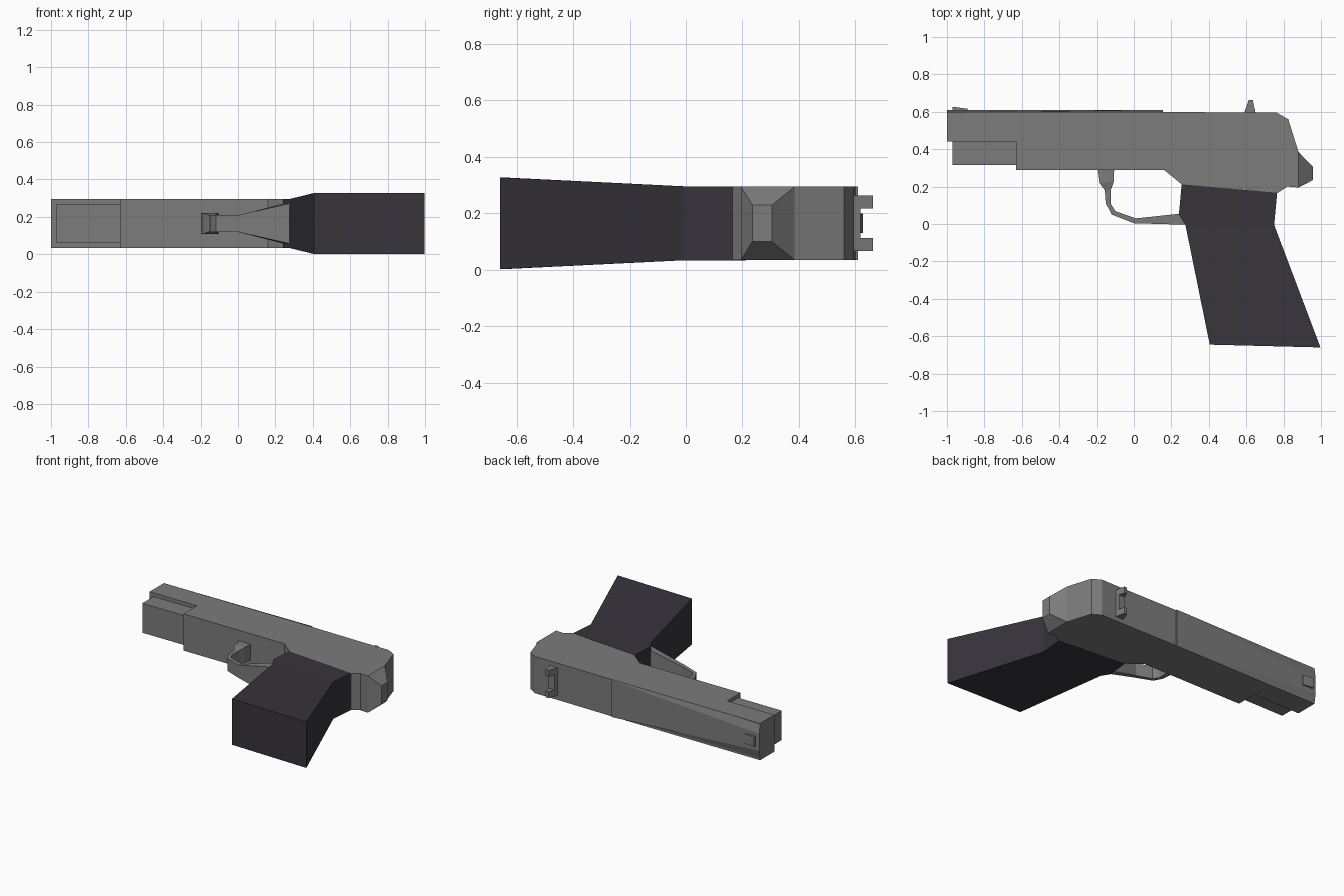
import bpy, bmesh

if "Cube" in bpy.data.objects:
    bpy.data.objects.remove(bpy.data.objects["Cube"])

ZC = 0.1645  # mid-plane of the model, which lies on its side


def material(name, rgb):
    m = bpy.data.materials.new(name)
    m.diffuse_color = (*rgb, 1)
    m.use_nodes = True
    m.node_tree.nodes["Principled BSDF"].inputs["Base Color"].default_value = m.diffuse_color
    return m


STEEL = material("steel grey", (0.2, 0.2, 0.2))
DARK = material("dark grip", (0.038, 0.035, 0.044))


def finish(name, bm, mat):
    bmesh.ops.recalc_face_normals(bm, faces=bm.faces)
    me = bpy.data.meshes.new(name)
    bm.to_mesh(me)
    bm.free()
    me.materials.append(mat)
    bpy.context.collection.objects.link(bpy.data.objects.new(name, me))


def prism(name, outline, z0, z1, mat):
    """Extrude an x/y outline from z0 to z1."""
    bm = bmesh.new()
    face = bm.faces.new([bm.verts.new((x, y, z0)) for x, y in outline])
    ext = bmesh.ops.extrude_face_region(bm, geom=[face])["geom"]
    bmesh.ops.translate(bm, vec=(0, 0, z1 - z0),
                        verts=[v for v in ext if isinstance(v, bmesh.types.BMVert)])
    finish(name, bm, mat)


def loft(name, rows, mat):
    """Join four-sided sections: (point a, point b, half width at a, half width at b)."""
    bm = bmesh.new()
    rings = []
    for (ax, ay), (bx, by), ha, hb in rows:
        rings.append([bm.verts.new(p) for p in (
            (ax, ay, ZC - ha), (bx, by, ZC - hb), (bx, by, ZC + hb), (ax, ay, ZC + ha))])
    for r, s in zip(rings, rings[1:]):
        for i in range(4):
            j = (i + 1) % 4
            bm.faces.new((r[i], r[j], s[j], s[i]))
    bm.faces.new(rings[0])
    bm.faces.new(rings[-1])
    finish(name, bm, mat)


# Slide and frame in one slab
prism("slide_body", [
    (-1, 0.60), (0.155, 0.60), (0.6, 0.595), (0.765, 0.595), (0.825, 0.56),
    (0.88, 0.385), (0.88, 0.195), (0.82, 0.2), (0.768, 0.165), (0.69, 0.17), (0.59, 0.185),
    (0.53, 0.178), (0.4, 0.195), (0.255, 0.212), (0.16, 0.29), (-0.63, 0.29),
    (-0.63, 0.44), (-1, 0.44)], ZC - 0.13, ZC + 0.13, STEEL)

# Narrower block under the muzzle
prism("muzzle_block", [(-0.97, 0.315), (-0.625, 0.315), (-0.625, 0.445), (-0.97, 0.445)],
      ZC - 0.104, ZC + 0.104, STEEL)

# Low rib on the slide, narrowing towards the muzzle
loft("top_rib", [((0.155, 0.598), (0.155, 0.609), 0.13, 0.13),
                 ((-1, 0.598), (-1, 0.609), 0.13, 0.06)], STEEL)

# Tapered block at the rear
loft("rear_block", [((0.88, 0.195), (0.88, 0.385), 0.13, 0.13),
                    ((0.957, 0.235), (0.957, 0.305), 0.065, 0.065)], STEEL)

# Sights
prism("front_sight", [(-0.97, 0.605), (-0.89, 0.605), (-0.89, 0.616), (-0.97, 0.627)],
      ZC - 0.035, ZC + 0.035, STEEL)
for side in (-1, 1):
    lo, hi = sorted((ZC + side * 0.053, ZC + side * 0.098))
    prism("rear_sight_post", [(0.588, 0.59), (0.65, 0.59), (0.635, 0.662), (0.612, 0.662)],
          lo, hi, STEEL)
prism("rear_sight_base", [(0.588, 0.59), (0.65, 0.59), (0.645, 0.618), (0.597, 0.618)],
      ZC - 0.053, ZC + 0.053, STEEL)

# Curved guard: outer point, inner point, half widths
loft("guard", [(o, i, h, h) for o, i, h in (
    ((-0.195, 0.295), (-0.105, 0.295), 0.055),
    ((-0.185, 0.22), (-0.108, 0.225), 0.055),
    ((-0.155, 0.18), (-0.122, 0.185), 0.045),
    ((-0.15, 0.11), (-0.122, 0.105), 0.045),
    ((-0.118, 0.05), (-0.098, 0.068), 0.045),
    ((0.0, 0.004), (0.01, 0.03), 0.045),
    ((0.28, -0.004), (0.245, 0.055), 0.108))], STEEL)

# Grip, flaring towards the butt
loft("grip", [(f, b, h, h) for f, b, h in (
    ((0.405, -0.645), (0.997, -0.66), 0.1625),
    ((0.275, -0.005), (0.75, -0.005), 0.131),
    ((0.24, 0.05), (0.755, 0.05), 0.131),
    ((0.255, 0.212), (0.766, 0.167), 0.131))], DARK)
